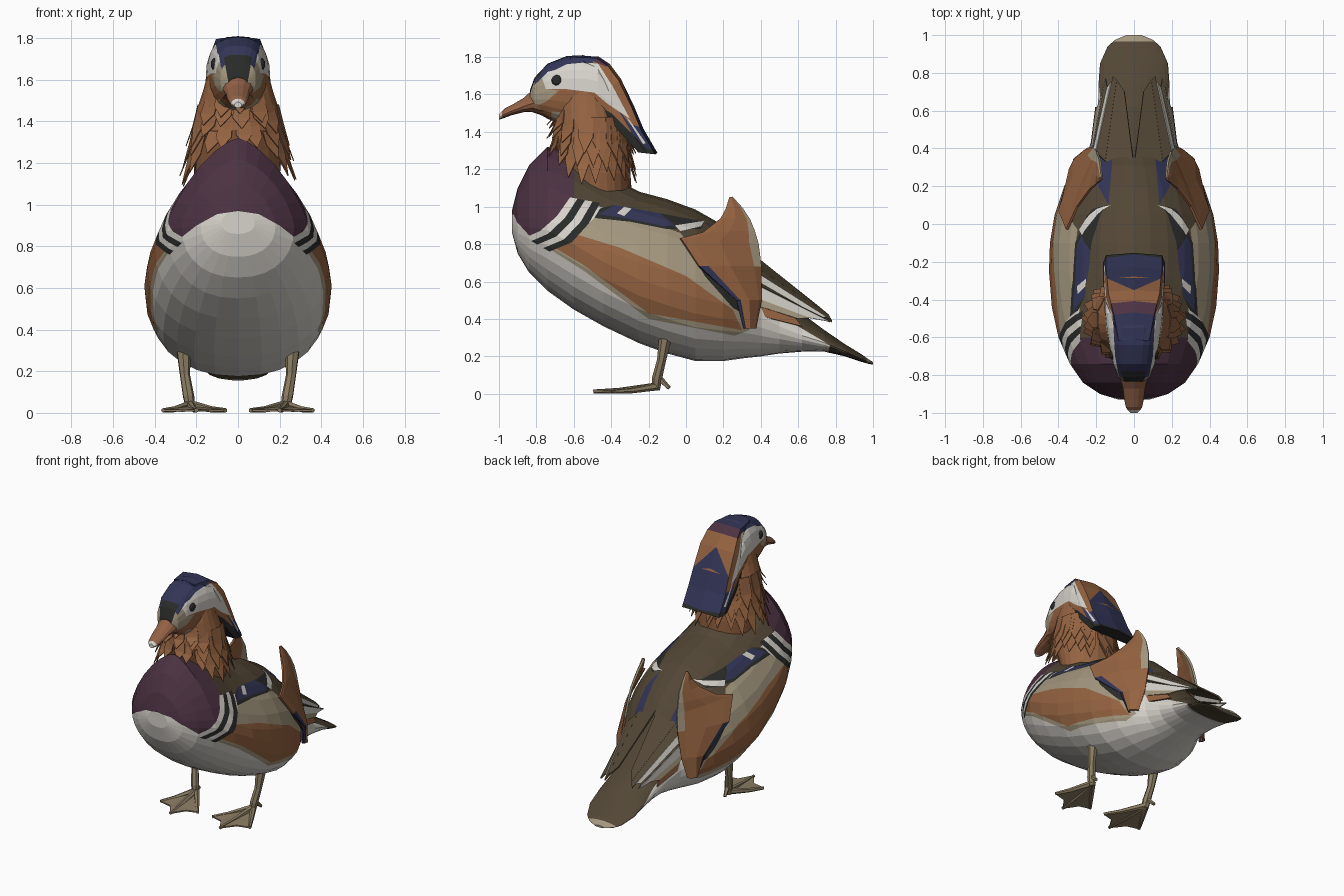
import bpy, bmesh, math, random
from mathutils import Vector

if "Cube" in bpy.data.objects:
    bpy.data.objects.remove(bpy.data.objects["Cube"])
random.seed(4)

COL = {"orange": (.30, .125, .053), "white": (.68, .65, .60), "navy": (.033, .036, .095),
       "purple": (.073, .032, .055), "brown": (.085, .062, .036), "tan": (.37, .31, .21),
       "black": (.022, .024, .022), "bill_red": (.29, .12, .06), "leg_tan": (.26, .205, .125)}
MATS, IDX = [], {}
for k, c in COL.items():
    m = bpy.data.materials.new(k)
    m.diffuse_color = (*c, 1)
    m.use_nodes = True
    m.node_tree.nodes["Principled BSDF"].inputs["Base Color"].default_value = m.diffuse_color
    IDX[k] = len(MATS)
    MATS.append(m)


def finish(bm, name, mirror=False, thick=0):
    if not thick:
        bmesh.ops.recalc_face_normals(bm, faces=bm.faces[:])
    me = bpy.data.meshes.new(name)
    bm.to_mesh(me)
    bm.free()
    for m in MATS:
        me.materials.append(m)
    ob = bpy.data.objects.new(name, me)
    bpy.context.collection.objects.link(ob)
    if thick:
        s = ob.modifiers.new("thickness", 'SOLIDIFY')
        s.thickness, s.offset = thick, 0
    if mirror:
        ob.modifiers.new("mirror", 'MIRROR').use_mirror_merge = False
    return ob


def loft(rings, mat, bm=None):
    bm = bm or bmesh.new()
    vs = [[bm.verts.new(p) for p in r] for r in rings]
    n = len(vs[0])
    fs = [bm.faces.new(vs[0]), bm.faces.new(vs[-1][::-1])]
    for a, b in zip(vs, vs[1:]):
        for i in range(n):
            fs.append(bm.faces.new((a[i], b[i], b[(i + 1) % n], a[(i + 1) % n])))
    for f in fs:
        f.material_index = IDX[mat]
    bmesh.ops.recalc_face_normals(bm, faces=bm.faces[:])
    bm.normal_update()
    return bm


def slice_y(y, lo, hi, hw, up=1.65, n=28, c=.42, down=2.2):
    """Upright cross-section with separate roundness above and below its widest level."""
    zc, out = lo + c * (hi - lo), []
    for i in range(n):
        t = 2 * math.pi * i / n
        s, k = math.sin(t), math.cos(t)
        e = 2 / (up if k > 0 else down)
        x = hw * math.copysign(abs(s) ** e, s) if abs(s) > 1e-6 else 0
        out.append((x, y, zc + ((hi - zc) if k > 0 else -(zc - lo)) * abs(k) ** e))
    return out


def tube(pts, mat, bm=None, n=7):
    d = (Vector(pts[-1][:3]) - Vector(pts[0][:3])).normalized()
    u = d.orthogonal().normalized()
    v = d.cross(u)
    return loft([[Vector(p[:3]) + p[3] * (u * math.cos(2 * math.pi * i / n) + v * math.sin(2 * math.pi * i / n))
                  for i in range(n)] for p in pts], mat, bm)


def inside(p, poly):
    r = False
    for (a, b), (c, d) in zip(poly, poly[1:] + poly[:1]):
        if (b > p[1]) != (d > p[1]) and p[0] < (c - a) * (p[1] - b) / (d - b) + a:
            r = not r
    return r


def paint(bm, mat, poly, ax=(1, 2), rule=lambda f: True):
    """Cut a projected polygon into the surface and colour the faces inside it."""
    i, j = ax
    for p, q in zip(poly, poly[1:] + poly[:1]):
        geom = set()
        for f in bm.faces:
            if rule(f) and all(min(v.co[k] for v in f.verts) <= max(p[w], q[w]) and
                               max(v.co[k] for v in f.verts) >= min(p[w], q[w]) for w, k in enumerate(ax)):
                geom.update([f, *f.edges, *f.verts])
        if geom:
            co, no = Vector(), Vector()
            co[i], co[j] = p
            no[i], no[j] = q[1] - p[1], p[0] - q[0]
            bmesh.ops.bisect_plane(bm, geom=list(geom), dist=1e-4, plane_co=co, plane_no=no.normalized())
    bm.normal_update()
    for f in bm.faces:
        c = f.calc_center_median()
        if rule(f) and inside((c[i], c[j]), poly):
            f.material_index = IDX[mat]


# Body with tail: y, bottom, top, half width, upper roundness
body = loft([slice_y(*s) for s in [
    (-.93, .86, .98, .08, 1.8), (-.9, .75, 1.1, .18, 1.7), (-.84, .65, 1.22, .27, 1.55), (-.74, .55, 1.32, .34, 1.45),
    (-.6, .45, 1.28, .40, 1.45), (-.44, .36, 1.18, .435, 1.55), (-.25, .27, 1.08, .45, 1.8), (-.1, .215, 1.04, .445, 1.85),
    (.05, .175, .985, .42, 1.85), (.2, .175, .90, .37, 1.8), (.31, .19, .80, .305, 1.7), (.4, .2, .69, .24),
    (.5, .215, .56, .205), (.62, .225, .43, .19), (.74, .225, .34, .188), (.85, .2, .265, .18),
    (.94, .17, .21, .14), (.975, .16, .185, .1), (1.0, .155, .17, .04)]], "white")
paint(body, "brown", [(.73, .1), (.77, .26), (.6, .36), (.38, .48), (.2, .6), (-.05, .86), (-.46, 1.0),
                      (-.62, 1.02), (-.62, 1.5), (1.1, 1.5), (1.1, .1)])
paint(body, "purple", [(-.5, .70), (-.34, .79), (-.2, .9), (-.1, .955), (0, .97), (.1, .955), (.2, .9), (.34, .79),
                       (.5, .70), (.5, 1.5), (-.5, 1.5)], (0, 2), lambda f: f.calc_center_median().y < -.6)
paint(body, "tan", [(-.74, .78), (-.57, .86), (-.46, .97), (-.2, .92), (-.03, .86), (.1, .7), (.3, .48),
                    (.34, .34), (.26, .31), (-.2, .40), (-.55, .66)])
paint(body, "orange", [(-.7, .78), (-.58, .85), (-.35, .78), (0, .63), (.25, .45), (.3, .34),
                       (-.2, .43), (-.55, .69)])
# Shoulder stripes between two curves
front = [(-.86, .835), (-.78, .87), (-.69, .95), (-.62, 1.05)]
back = [(-.73, .76), (-.61, .81), (-.52, .91), (-.46, 1.02)]
for k, m in enumerate(["white", "black", "white", "black"]):
    a, b = [[(p[0] + (q[0] - p[0]) * t, p[1] + (q[1] - p[1]) * t) for p, q in zip(front, back)]
            for t in (k / 4, k / 4 + .25)]
    paint(body, m, a + b[::-1])
# Wing patches
paint(body, "black", [(-.49, .94), (-.46, .99), (-.38, 1.01), (-.14, .965), (.1, .92), (.08, .88), (-.1, .88), (-.3, .92)])
paint(body, "navy", [(-.47, .96), (-.38, 1.01), (-.14, .965), (-.06, .9), (-.12, .895), (-.3, .935)])
paint(body, "white", [(-.06, .9), (.1, .925), (.08, .895), (-.03, .87)])
paint(body, "white", [(-.37, .965), (-.33, 1.0), (-.29, .99), (-.33, .95)])
paint(body, "black", [(.04, .74), (.1, .7), (.33, .47), (.32, .42), (.25, .46), (.1, .63)])
for s in (1, -1):
    paint(body, "navy", [(s * .135, .1), (s * .19, .2), (s * .19, .39), (s * .11, .39)], (0, 1),
          lambda f: f.calc_center_median().z > .6)
paint(body, "tan", [(-.3, .965), (.3, .965), (.3, 1.1), (-.3, 1.1)], (0, 1), lambda f: f.calc_center_median().z < .3)
finish(body, "body")

# Raised sail feather on each wing: front and rear edge points per row
rows = [((.30, .31, .35), (.27, .37, .35)), ((.34, .27, .5), (.24, .40, .5)), ((.395, .07, .68), (.21, .40, .68)),
        ((.355, -.03, .83), (.195, .385, .80)), ((.30, .09, .86), (.19, .365, .87)), ((.23, .185, .935), (.18, .34, .93)),
        ((.195, .215, .99), (.175, .3, .99)), ((.17, .235, 1.05), (.17, .245, 1.05))]
bm = bmesh.new()
cols = (0, .15, .5, .88, 1)
g = [[bm.verts.new(Vector(a).lerp(Vector(b), t) + Vector((max(.04, .13 - .025 * r) * t * (1 - t), 0, 0)))
      for t in cols] for r, (a, b) in enumerate(rows)]
for r in range(len(rows) - 1):
    for c in range(4):
        f = bm.faces.new((g[r][c], g[r][c + 1], g[r + 1][c + 1], g[r + 1][c]))
        m = "navy" if c == 0 and r < 2 else "tan" if c == 3 and r > 1 else "orange"
        f.material_index = IDX[m]
finish(bm, "sail_feather", True, .014)

# Folded flight feathers over the tail
bm = bmesh.new()
for m, pts in [("brown", [(.0, .31, .78), (.15, .33, .70), (.09, .76, .42), (.05, .70, .47)]),
               ("brown", [(.15, .33, .70), (.2, .38, .64), (.11, .78, .385), (.09, .76, .42)]),
               ("white", [(.2, .38, .645), (.215, .38, .60), (.14, .72, .405), (.12, .75, .41)]),
               ("brown", [(.215, .38, .60), (.22, .38, .58), (.15, .77, .385), (.14, .72, .405)]),
               ("white", [(.22, .38, .58), (.226, .38, .51), (.175, .66, .405), (.15, .77, .385)]),
               ("tan", [(.226, .38, .51), (.23, .38, .47), (.2, .6, .40), (.175, .66, .405)]),
               ("orange", [(.228, .38, .47), (.23, .38, .42), (.2, .62, .36), (.195, .58, .41)])]:
    bm.faces.new([bm.verts.new(p) for p in pts]).material_index = IDX[m]
finish(bm, "flight_feathers", True, .01)

# Head
white_side = [(-.79, 1.70), (-.66, 1.78), (-.47, 1.765), (-.39, 1.64), (-.3, 1.47), (-.42, 1.55),
              (-.49, 1.61), (-.65, 1.63), (-.75, 1.63)]
head = loft([slice_y(*s, n=24, c=.5, up=2.7, down=2.3) for s in [
    (-.835, 1.54, 1.62, .05), (-.81, 1.51, 1.69, .085), (-.74, 1.47, 1.765, .112), (-.64, 1.43, 1.805, .133),
    (-.55, 1.42, 1.81, .147), (-.47, 1.42, 1.785, .155), (-.4, 1.42, 1.69, .155), (-.34, 1.40, 1.57, .14)]], "orange")
paint(head, "white", white_side)
paint(head, "tan", [(-.85, 1.62), (-.78, 1.72), (-.75, 1.63), (-.68, 1.62), (-.75, 1.56), (-.82, 1.53)])
paint(head, "tan", [(-.72, 1.51), (-.63, 1.5), (-.62, 1.43), (-.72, 1.43)])
paint(head, "navy", [(-.07, -.86), (-.1, -.7), (-.115, -.45), (.115, -.45), (.1, -.7), (.07, -.86)], (0, 1),
      lambda f: f.calc_center_median().z > 1.67)
paint(head, "black", [(-.045, 1.58), (.045, 1.58), (.07, 1.72), (-.07, 1.72)], (0, 2),
      lambda f: f.calc_center_median().y < -.76)
finish(head, "head")

# Crest: upper edge y, z, lower edge y, z, half width
crest = loft([[(-w * .9, a, b), (0, a + .012, b + .008), (w * .9, a, b), (w, (a + c) / 2, (b + d) / 2),
               (w * .95, c, d), (-w * .95, c, d), (-w, (a + c) / 2, (b + d) / 2)] for a, b, c, d, w in [
    (-.62, 1.8, -.6, 1.74, .09), (-.48, 1.795, -.5, 1.71, .118), (-.42, 1.755, -.47, 1.66, .135),
    (-.36, 1.675, -.45, 1.58, .152), (-.29, 1.53, -.42, 1.48, .158), (-.24, 1.41, -.345, 1.39, .165),
    (-.165, 1.28, -.255, 1.29, .165)]], "navy")
for f in crest.faces:
    y = f.calc_center_median().y
    f.material_index = IDX["navy" if y < -.5 or y > -.31 else "purple" if y < -.44 else "orange"]
flank = lambda f: abs(f.normal.x) > .6
paint(crest, "navy", [(-.15, -.285), (0, -.35), (.15, -.285)], (0, 1), lambda f: f.normal.y > .2)
paint(crest, "orange", [(-.5, 1.78), (-.36, 1.72), (-.22, 1.42), (-.3, 1.44), (-.42, 1.6)], rule=flank)
paint(crest, "white", white_side, rule=flank)
paint(crest, "black", [(-.45, 1.53), (-.40, 1.50), (-.21, 1.31), (-.15, 1.3), (-.15, 1.26), (-.28, 1.26), (-.45, 1.46)])
paint(crest, "white", [(-.32, 1.48), (-.3, 1.46), (-.215, 1.34), (-.23, 1.335)], rule=flank)
finish(crest, "crest")

# Eyes
bm = bmesh.new()
bmesh.ops.create_icosphere(bm, subdivisions=2, radius=.03)
for v in bm.verts:
    v.co = Vector((v.co.x * .6 + .113, v.co.y - .69, v.co.z + 1.675))
for f in bm.faces:
    f.material_index = IDX["black"]
finish(bm, "eye", True)

# Bill with pale tip
bill = loft([slice_y(*s, n=12, c=.4, up=1.8, down=2.2) for s in [
    (-.72, 1.47, 1.63, .09), (-.82, 1.505, 1.625, .072), (-.87, 1.505, 1.58, .058), (-.93, 1.49, 1.545, .052),
    (-.97, 1.475, 1.525, .043), (-.985, 1.47, 1.51, .034), (-1.0, 1.465, 1.495, .018)]], "bill_red")
for f in bill.faces:
    if f.calc_center_median().y < -.98:
        f.material_index = IDX["white"]
finish(bill, "bill")

# Neck: z, centre y, half width, half depth
neck = [(1.63, -.53, .145, .14), (1.54, -.53, .17, .17), (1.45, -.52, .2, .18), (1.36, -.51, .21, .2),
        (1.18, -.47, .205, .17), (1.05, -.46, .19, .16)]
finish(loft([[(w * math.sin(t * math.pi / 12), y - d * math.cos(t * math.pi / 12), z) for t in range(24)]
             for z, y, w, d in neck], "orange"), "neck")


# Ruff of pointed feathers, shorter towards the front
def ruff_point(a, z, w, d):
    return Vector((w * math.sin(a), -.505 - d * math.cos(a), z))


bm = bmesh.new()
for root, tip, w0, w1, n in [(1.48, 1.25, .195, .25, 15), (1.43, 1.18, .2, .268, 17), (1.36, 1.1, .205, .28, 19)]:
    for i in range(n):
        a = 2 * math.pi * (i + random.random() * .4) / n
        lift = max(0, math.cos(a)) ** 2
        zt = tip + .2 * lift + random.uniform(-.02, .04)
        zr, s = max(root, zt + .12), math.pi / n * .98
        wm, dm = w0 * .5 + w1 * .5, w0 * .5 + w1 * .4
        zm = zr * .45 + zt * .55
        p = [ruff_point(a - s, zr, w0, w0 * .96), ruff_point(a + s, zr, w0, w0 * .96),
             ruff_point(a + s, zm, wm, dm), ruff_point(a, zt, w1, .24), ruff_point(a - s, zm, wm, dm)]
        v = [bm.verts.new(q) for q in p]
        for f in (bm.faces.new((v[0], v[1], v[2], v[4])), bm.faces.new((v[4], v[2], v[3]))):
            f.material_index = IDX["orange"]
finish(bm, "ruff_feathers", thick=.005)

# Legs and toes
tips = [(.06, -.38, .012), (.2, -.495, .012), (.36, -.38, .012)]
leg = tube([(.262, -.1, .42, .05), (.262, -.11, .3, .035), (.255, -.13, .18, .025), (.238, -.155, .08, .028),
            (.23, -.16, .022, .022)], "leg_tan")
for t in tips:
    tube([(.23, -.15, .04, .022), (*Vector((.23, -.15, .025)).lerp(Vector(t), .6), .015), (*t, .011)], "leg_tan", leg, 6)
tube([(.235, -.15, .09, .018), (.25, -.09, .03, .011)], "leg_tan", leg, 5)
finish(leg, "leg", True)

# Webbed feet
bm = bmesh.new()
heel = bm.verts.new((.23, -.14, .03))
edge = [bm.verts.new(p) for p in (tips[0], (.14, -.40, .01), tips[1], (.27, -.40, .01), tips[2])]
for a, b in zip(edge, edge[1:]):
    bm.faces.new((heel, a, b)).material_index = IDX["leg_tan"]
finish(bm, "foot_web", True, .01)
